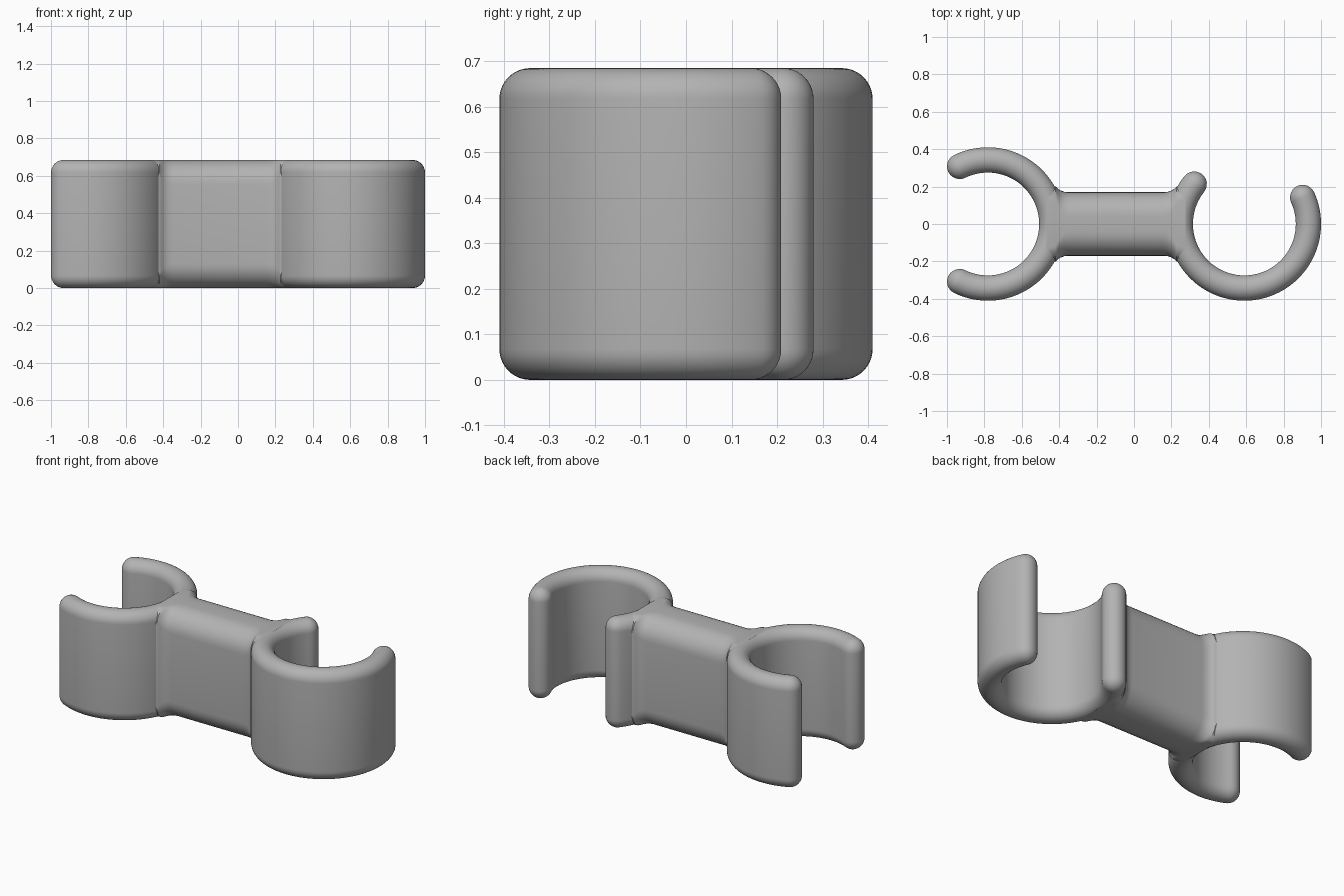
import bpy, bmesh
from math import sin, cos, pi, radians, sqrt

cube = bpy.data.objects.get("Cube")
if cube:
    bpy.data.objects.remove(cube, do_unlink=True)

HEIGHT = 0.685
RING_R = 0.3425     # centreline radius of the clips
WALL = 0.0675       # half the wall thickness
LEFT_X, RIGHT_X = -0.782, 0.59

grey = bpy.data.materials.new("grey_plastic")
grey.use_nodes = True
grey.diffuse_color = (0.45, 0.45, 0.45, 1)
grey.node_tree.nodes["Principled BSDF"].inputs["Base Color"].default_value = (0.45, 0.45, 0.45, 1)


def skin(name, loops):
    """Bridge equal-length closed loops of points into a smooth object."""
    bm = bmesh.new()
    rows = [[bm.verts.new(p) for p in loop] for loop in loops]
    n = len(rows[0])
    for a, b in zip(rows, rows[1:]):
        for i in range(n):
            j = (i + 1) % n
            bm.faces.new((a[i], a[j], b[j], b[i]))
    bmesh.ops.remove_doubles(bm, verts=bm.verts, dist=1e-5)
    bmesh.ops.recalc_face_normals(bm, faces=bm.faces)
    mesh = bpy.data.meshes.new(name)
    bm.to_mesh(mesh)
    bm.free()
    mesh.materials.append(grey)
    obj = bpy.data.objects.new(name, mesh)
    bpy.context.collection.objects.link(obj)
    bpy.ops.object.select_all(action='DESELECT')
    obj.select_set(True)
    bpy.context.view_layer.objects.active = obj
    bpy.ops.object.shade_smooth_by_angle(angle=radians(40))
    return obj


def clip_outline(cx, start, end, d, z, steps=72, cap=12):
    """Outline at distance d around an arc, with round ends."""
    def arc(r, a):
        return (cx + r * cos(a), r * sin(a), z)
    angles = [start + (end - start) * i / steps for i in range(steps + 1)]
    pts = [arc(RING_R + d, a) for a in angles]
    for a, base in ((end, 0), (start, pi)):
        x, y, _ = arc(RING_R, a)
        pts += [(x + d * cos(a + base + pi * k / cap), y + d * sin(a + base + pi * k / cap), z)
                for k in range(1, cap)]
        if a == end:
            pts += [arc(RING_R - d, b) for b in reversed(angles)]
    return pts


def clip(name, cx, start, end, n=10):
    turn = [pi / 2 * i / n for i in range(n + 1)]
    levels = [(WALL * sin(t), WALL * (1 - cos(t))) for t in turn]
    levels += [(d, HEIGHT - z) for d, z in reversed(levels)]
    return skin(name, [clip_outline(cx, radians(start), radians(end), d, z) for d, z in levels])


def bar_section(half, r, n=8):
    """Rounded rectangle across the bar as (y, z) pairs."""
    pts = []
    for q, (sy, sz) in enumerate(((1, 1), (-1, 1), (-1, -1), (1, -1))):
        for k in range(n + 1):
            a = pi / 2 * (q + k / n)
            pts.append((sy * (half - r) + r * cos(a),
                        HEIGHT / 2 + sz * (HEIGHT / 2 - r) + r * sin(a)))
    return pts


# Open clips at both ends
clip("right_clip", LEFT_X, -116, 116)
clip("left_clip", RIGHT_X, 141.5, 384.5)

# Connecting bar, flaring into the clip walls: (distance from clip centre, half width, edge radius)
flare = [(0.435, 0.17, 0.13), (0.41, 0.172, 0.125), (0.39, 0.179, 0.115),
         (0.375, 0.188, 0.1), (0.363, 0.2, 0.085)]


def bar_end(cx, side):
    """Sections from the clip wall outward to the plain bar."""
    wall = [(cx + side * sqrt(RING_R ** 2 - y * y), y, z) for y, z in bar_section(0.21, 0.075)]
    return [wall] + [[(cx + side * d, y, z) for y, z in bar_section(h, r)]
                     for d, h, r in reversed(flare)]


skin("connecting_bar", bar_end(LEFT_X, 1) + bar_end(RIGHT_X, -1)[::-1])
